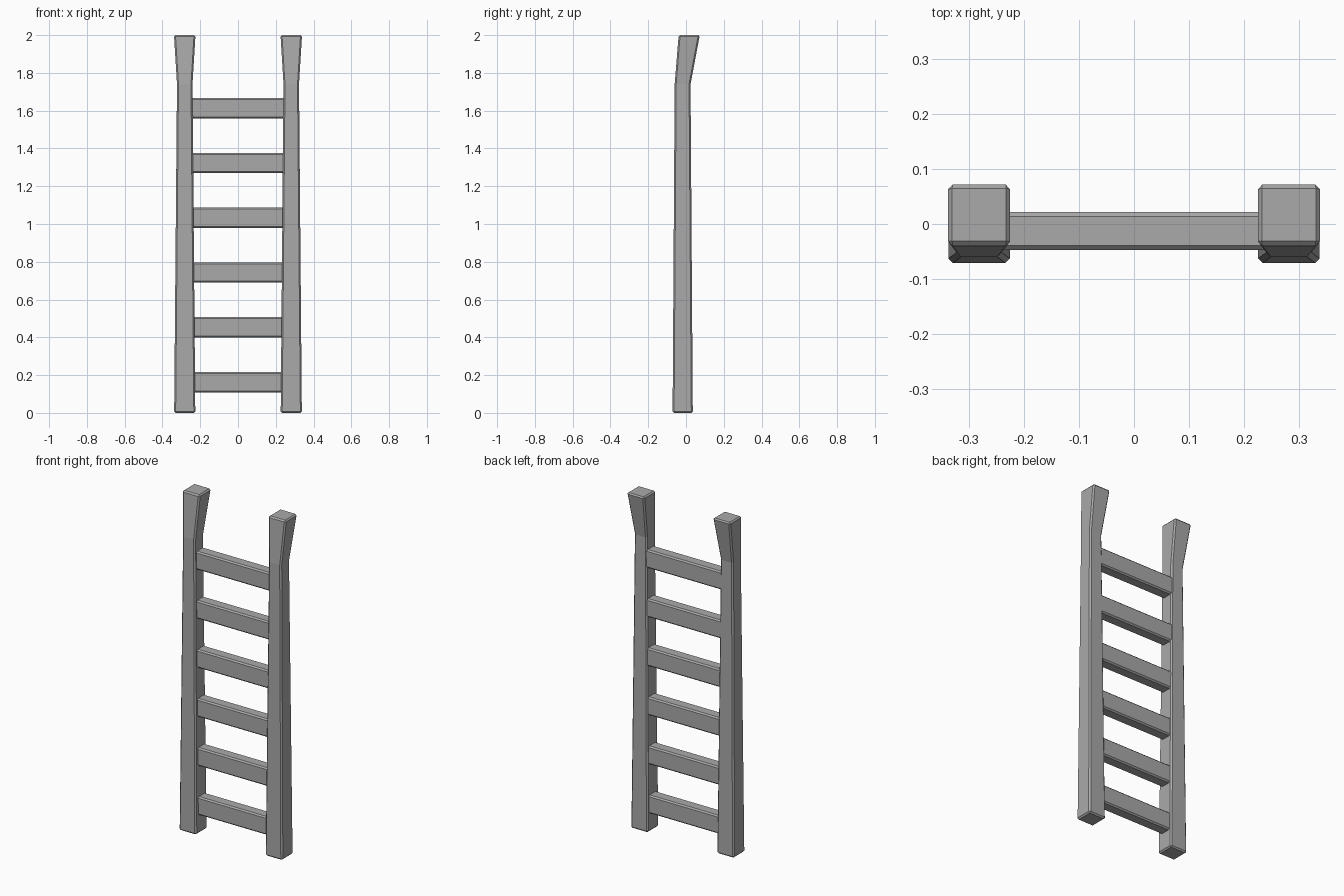
import bpy
import bmesh

cube = bpy.data.objects.get("Cube")
if cube:
    bpy.data.objects.remove(cube, do_unlink=True)

grey = bpy.data.materials.new("plain grey")
grey.use_nodes = True
colour = (0.4, 0.4, 0.4, 1)
grey.diffuse_color = colour
grey.node_tree.nodes["Principled BSDF"].inputs["Base Color"].default_value = colour


def loft(name, sections, bevel):
    """Join four-sided rings, cap the ends and chamfer the edges."""
    bm = bmesh.new()
    rings = [[bm.verts.new(p) for p in ring] for ring in sections]
    for low, high in zip(rings, rings[1:]):
        for i in range(4):
            j = (i + 1) % 4
            bm.faces.new((low[i], low[j], high[j], high[i]))
    bm.faces.new(rings[0][::-1])
    bm.faces.new(rings[-1])
    bmesh.ops.recalc_face_normals(bm, faces=bm.faces[:])
    # Chamfer corners and end rims, but not the bend line
    edges = [e for e in bm.edges
             if e.calc_face_angle() > 0.8]
    bmesh.ops.bevel(bm, geom=edges, offset=bevel, segments=1,
                    affect='EDGES', clamp_overlap=True)
    mesh = bpy.data.meshes.new(name)
    bm.to_mesh(mesh)
    bm.free()
    mesh.materials.append(grey)
    obj = bpy.data.objects.new(name, mesh)
    bpy.context.collection.objects.link(obj)
    return obj


def ring(x0, x1, y0, y1, z):
    return [(x0, y0, z), (x1, y0, z), (x1, y1, z), (x0, y1, z)]


# Side rails: tapering upward, then flaring and leaning back at the top
for side, name in ((1, "left_rail"), (-1, "right_rail")):
    cx = side * 0.282
    profile = [(0.0, 0.056, -0.071, 0.036),
               (1.74, 0.041, -0.060, 0.024),
               (2.0, 0.057, -0.039, 0.073)]
    loft(name, [ring(cx - h, cx + h, y0, y1, z)
                for z, h, y0, y1 in profile], 0.008)

# Rungs: evenly spaced chamfered bars let into the rails
for i in range(6):
    z = 0.163 + 0.29 * i
    loft(f"rung_{i + 1}",
         [[(x, y, z + dz) for y, dz in
           ((-0.047, -0.054), (0.022, -0.054), (0.022, 0.054), (-0.047, 0.054))]
          for x in (-0.26, 0.26)], 0.008)
